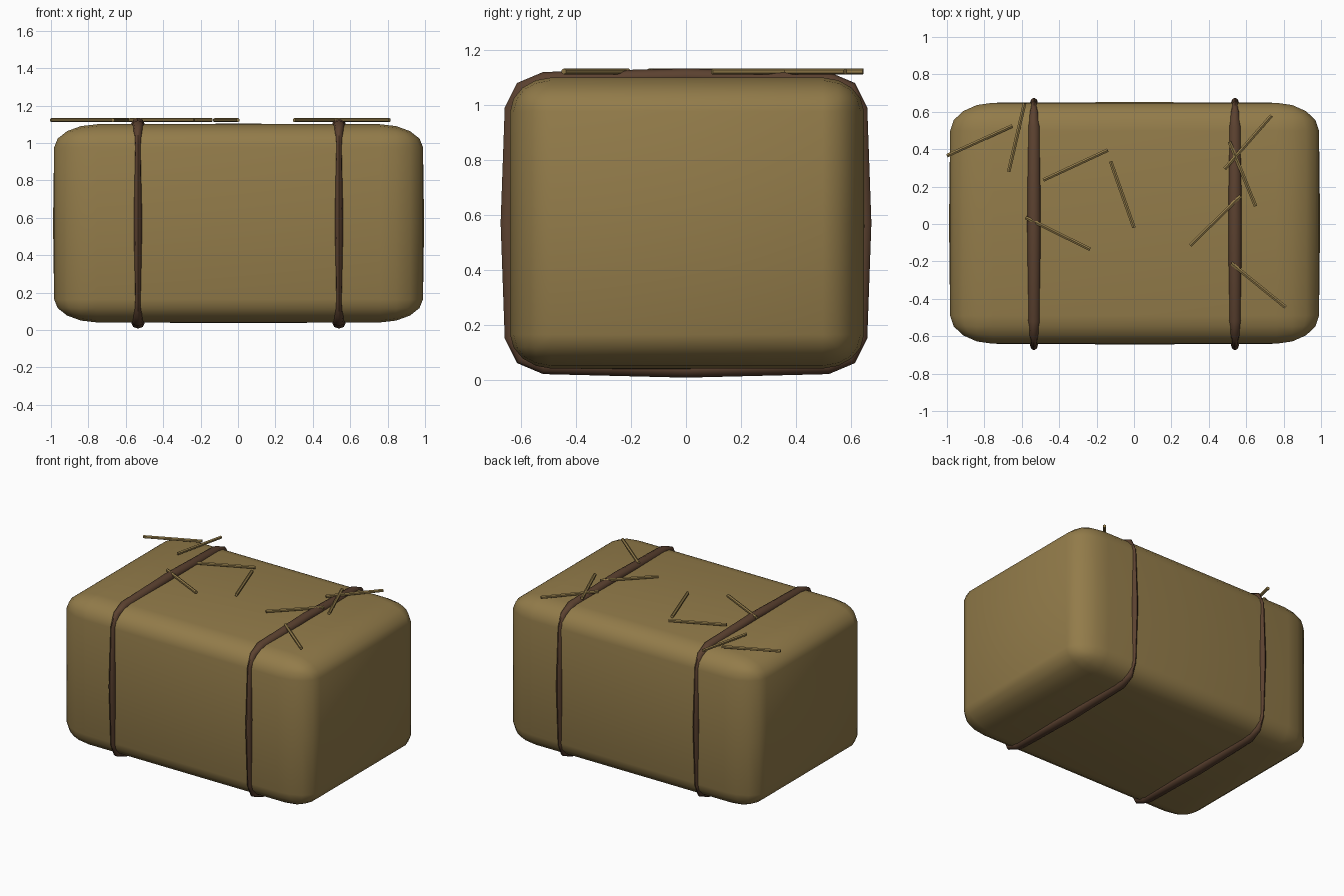
import bpy, bmesh, math
from mathutils import Vector

if "Cube" in bpy.data.objects:
    bpy.data.objects.remove(bpy.data.objects["Cube"], do_unlink=True)


def material(name, rgb):
    m = bpy.data.materials.new(name)
    m.use_nodes = True
    m.diffuse_color = (*rgb, 1)
    m.node_tree.nodes["Principled BSDF"].inputs["Base Color"].default_value = (*rgb, 1)
    return m


hay = material("hay", (0.29, 0.2, 0.068))
twine = material("brown twine", (0.105, 0.053, 0.029))


def add_object(name, bm, mat, smooth_angle=None):
    bmesh.ops.recalc_face_normals(bm, faces=bm.faces)
    mesh = bpy.data.meshes.new(name)
    bm.to_mesh(mesh)
    bm.free()
    mesh.materials.append(mat)
    ob = bpy.data.objects.new(name, mesh)
    bpy.context.collection.objects.link(ob)
    if smooth_angle:
        bpy.ops.object.select_all(action='DESELECT')
        ob.select_set(True)
        bpy.context.view_layer.objects.active = ob
        bpy.ops.object.shade_smooth_by_angle(angle=math.radians(smooth_angle))
    return ob


# Bale: rounded unit block, slightly swollen, stretched to size
bm = bmesh.new()
bmesh.ops.create_cube(bm, size=2)
bmesh.ops.subdivide_edges(bm, edges=bm.edges[:], cuts=1, use_grid_fill=True)
rim = [e for e in bm.edges if e.calc_face_angle() > 1]
bmesh.ops.bevel(bm, geom=rim, offset=0.23, segments=4, profile=0.5, affect='EDGES')
for v in bm.verts:
    p = v.co.copy()
    for i in range(3):
        side = max(abs(p[j]) for j in range(3) if j != i)
        v.co[i] = p[i] * (1 - 0.01 * side ** 2)
    v.co = (v.co.x * 0.992 + 0.003, v.co.y * 0.648 + 0.004, v.co.z * 0.533 + 0.57)
add_object("hay_bale", bm, hay, 60)


# Twine loops: outer outline quarter (y, z, half width), mirrored round the bale
quarter = [(0.675, 0, 0.022), (0.66, 0.42, 0.016), (0.615, 0.51, 0.024),
           (0.52, 0.55, 0.033), (0, 0.563, 0.036)]
half = quarter + [(-y, z, w) for y, z, w in quarter[-2::-1]]
loop = half + [(y, -z, w) for y, z, w in half[-2:0:-1]]


def add_twine(name, x, depth=0.03, sides=8):
    bm = bmesh.new()
    rings = []
    n = len(loop)
    for i, (y, z, w) in enumerate(loop):
        before, after = loop[i - 1], loop[(i + 1) % n]
        t = Vector((0, after[0] - before[0], after[1] - before[1])).normalized()
        out = Vector((0, t.z, -t.y))
        centre = Vector((x, y, z + 0.57)) - out * depth
        ring = []
        for k in range(sides):
            a = math.tau * k / sides
            offset = Vector((w * math.cos(a), 0, 0)) + out * depth * math.sin(a)
            ring.append(bm.verts.new(centre + offset))
        rings.append(ring)
    for i in range(n):
        a, b = rings[i], rings[(i + 1) % n]
        for k in range(sides):
            m = (k + 1) % sides
            bm.faces.new((a[k], a[m], b[m], b[k]))
    add_object(name, bm, twine, 60)


add_twine("right_twine", -0.535)
add_twine("left_twine", 0.54)


# Loose straws lying on top, each given by its two ends
straws = [(-1.0, 0.365, -0.65, 0.525), (-0.585, 0.645, -0.67, 0.28),
          (-0.485, 0.235, -0.14, 0.395), (-0.125, 0.335, 0.0, -0.02),
          (-0.58, 0.035, -0.235, -0.135), (0.3, -0.115, 0.57, 0.15),
          (0.51, 0.44, 0.65, 0.095), (0.485, 0.295, 0.735, 0.58),
          (0.52, -0.21, 0.81, -0.445)]
for i, (x1, y1, x2, y2) in enumerate(straws, 1):
    a, b = Vector((x1, y1, 1.122)), Vector((x2, y2, 1.122))
    bm = bmesh.new()
    bmesh.ops.create_cone(bm, cap_ends=True, segments=6, radius1=0.011,
                          radius2=0.011, depth=(b - a).length)
    bm.transform((b - a).to_track_quat('Z', 'Y').to_matrix().to_4x4())
    bmesh.ops.translate(bm, verts=bm.verts, vec=(a + b) / 2)
    add_object(f"straw_{i}", bm, hay)
